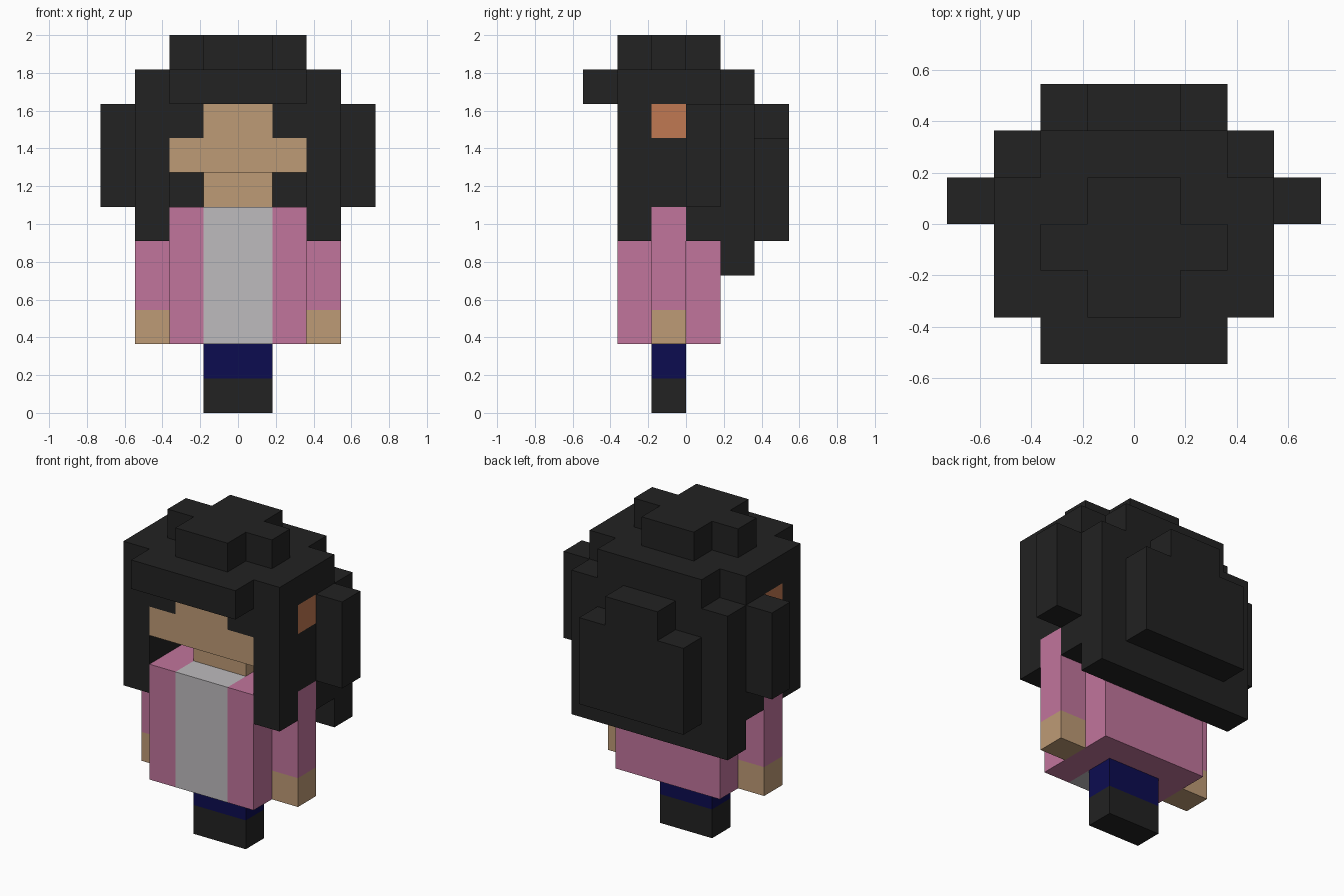
import bpy
import bmesh
from mathutils import Vector

if "Cube" in bpy.data.objects:
    bpy.data.objects.remove(bpy.data.objects["Cube"], do_unlink=True)

U = 2 / 11  # size of one block


def material(name, srgb):
    lin = [((c / 255 + 0.055) / 1.055) ** 2.4 if c > 10 else c / 255 / 12.92 for c in srgb]
    m = bpy.data.materials.new(name)
    m.use_nodes = True
    m.diffuse_color = (*lin, 1)
    bsdf = next(n for n in m.node_tree.nodes if n.type == 'BSDF_PRINCIPLED')
    bsdf.inputs["Base Color"].default_value = (*lin, 1)
    return m


BLACK = material("black", (34, 34, 34))
SKIN = material("tan skin", (190, 155, 118))
EAR = material("ear orange", (192, 120, 82))
PINK = material("pink", (193, 117, 156))
WHITE = material("pale grey", (190, 187, 190))
NAVY = material("navy", (12, 12, 80))


def part(name, mat, *boxes, mirror=False):
    """Merge boxes (x0, x1, y0, y1, z0, z1 in blocks) into one clean shell."""
    cells = set()
    for x0, x1, y0, y1, z0, z1 in boxes:
        for x in range(x0, x1):
            for y in range(y0, y1):
                for z in range(z0, z1):
                    cells.add((x, y, z))
    bm = bmesh.new()
    for cell in sorted(cells):
        for axis in range(3):
            for side in (0, 1):
                near = list(cell)
                near[axis] += 2 * side - 1
                if tuple(near) in cells:
                    continue
                # Corners run counter-clockwise seen from outside
                loop = [(0, 0), (1, 0), (1, 1), (0, 1)]
                verts = []
                for a, b in (loop if side else loop[::-1]):
                    p = Vector(cell)
                    p[axis] += side
                    p[(axis + 1) % 3] += a
                    p[(axis + 2) % 3] += b
                    verts.append(bm.verts.new(p * U))
                bm.faces.new(verts)
    bmesh.ops.remove_doubles(bm, verts=bm.verts, dist=0.001)
    bmesh.ops.dissolve_limit(bm, angle_limit=0.01, verts=bm.verts, edges=bm.edges)
    mesh = bpy.data.meshes.new(name)
    bm.to_mesh(mesh)
    bm.free()
    mesh.materials.append(mat)
    obj = bpy.data.objects.new(name, mesh)
    bpy.context.collection.objects.link(obj)
    if mirror:
        obj.modifiers.new("Mirror", 'MIRROR').use_mirror_merge = False
    return obj


# Legs
part("shoes", BLACK, (-1, 1, -1, 0, 0, 1))
part("trousers", NAVY, (-1, 1, -1, 0, 1, 2))

# Torso: open jacket around a shirt front
part("jacket", PINK, (-2, 2, -1, 1, 2, 6), (-2, -1, -2, -1, 2, 6), (1, 2, -2, -1, 2, 6))
part("shirt_front", WHITE, (-1, 1, -2, -1, 2, 6))

# Arms
part("sleeves", PINK, (2, 3, -1, 0, 3, 6), mirror=True)
part("hands", SKIN, (2, 3, -1, 0, 2, 3), mirror=True)

# Head
part("neck", SKIN, (-1, 1, -1, 0, 6, 7))
part("face", SKIN, (-2, 2, -2, 0, 7, 8), (-1, 1, -2, 0, 8, 9))
part("ears", EAR, (2, 3, -1, 0, 8, 9), mirror=True)

# Hair
part("hair_crown", BLACK, (-1, 1, -2, 1, 10, 11), (-2, 2, -1, 0, 10, 11))
part("hair_cap", BLACK, (-3, 3, -2, 1, 9, 10), (-2, 2, 1, 2, 9, 10), (-2, 2, -3, -2, 9, 10))
part("hair_sides", BLACK,
     (2, 3, -2, -1, 5, 9),   # front lock
     (2, 3, -1, 0, 6, 8),    # below the ear
     (2, 3, 0, 1, 5, 9),     # behind the ear
     (1, 2, -2, 0, 8, 9),    # temple
     mirror=True)
part("hair_side_tufts", BLACK, (3, 4, 0, 1, 6, 9), mirror=True)
part("hair_back", BLACK, (-2, 2, 0, 1, 6, 9), (-3, 3, 1, 2, 4, 9))
part("hair_back_pad", BLACK, (-2, 2, 2, 3, 5, 8), (-1, 1, 2, 3, 8, 9))
